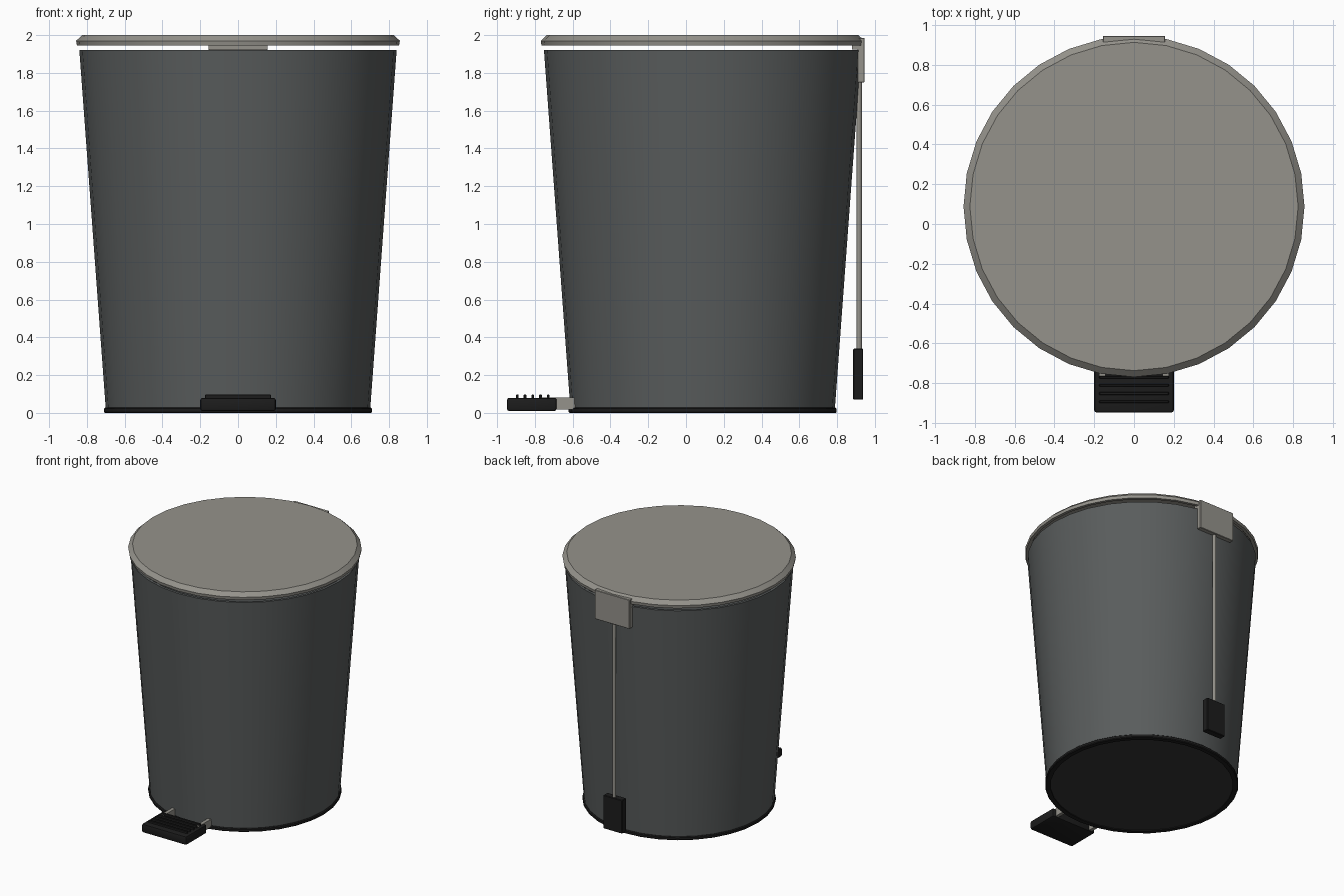
import bpy, bmesh, math

if "Cube" in bpy.data.objects:
    bpy.data.objects.remove(bpy.data.objects["Cube"])

CY = 0.088   # bin axis sits slightly behind the origin
SIDES = 32


def material(name, rgb):
    m = bpy.data.materials.new(name)
    m.diffuse_color = (*rgb, 1)
    m.use_nodes = True
    m.node_tree.nodes["Principled BSDF"].inputs["Base Color"].default_value = m.diffuse_color
    return m


STEEL = material("dark_grey", (0.10, 0.108, 0.108))
METAL = material("warm_grey", (0.30, 0.29, 0.26))
BLACK = material("black_plastic", (0.012, 0.012, 0.012))
FLOOR = material("dark_plastic", (0.035, 0.035, 0.035))


def finish(name, bm, mat, smooth=True):
    bmesh.ops.recalc_face_normals(bm, faces=bm.faces)
    me = bpy.data.meshes.new(name)
    bm.to_mesh(me)
    bm.free()
    ob = bpy.data.objects.new(name, me)
    bpy.context.collection.objects.link(ob)
    me.materials.append(mat)
    if smooth:
        bpy.ops.object.select_all(action='DESELECT')
        ob.select_set(True)
        bpy.context.view_layer.objects.active = ob
        bpy.ops.object.shade_smooth_by_angle(angle=math.radians(25))
    return ob


def lathe(name, profile, mat, x=0, y=CY, sides=SIDES, closed=False):
    """Revolve (radius, z) points; open profiles get flat end caps."""
    bm = bmesh.new()
    rings = [[bm.verts.new((x + r * math.cos(2 * math.pi * i / sides),
                            y + r * math.sin(2 * math.pi * i / sides), z))
              for i in range(sides)] for r, z in profile]
    pairs = list(zip(rings, rings[1:]))
    if closed:
        pairs.append((rings[-1], rings[0]))
    else:
        bm.faces.new(rings[0])
        bm.faces.new(rings[-1])
    for a, b in pairs:
        for i in range(sides):
            j = (i + 1) % sides
            bm.faces.new((a[i], a[j], b[j], b[i]))
    return finish(name, bm, mat)


def box(name, lo, hi, mat, bevel=0, segments=2):
    bm = bmesh.new()
    bmesh.ops.create_cube(bm, size=1)
    for v in bm.verts:
        v.co = [(a + b) / 2 + c * (b - a) for a, b, c in zip(lo, hi, v.co)]
    if bevel:
        bmesh.ops.bevel(bm, geom=bm.edges[:], offset=bevel, segments=segments,
                        profile=0.5, affect='EDGES')
    return finish(name, bm, mat, bevel > 0)


# Tapered hollow body and its base
lathe("body", [(0.69, 0.015), (0.70, 0.02), (0.84, 1.92), (0.82, 1.92), (0.685, 0.05)], STEEL)
lathe("base_ring", [(0.67, 0.0), (0.705, 0.0), (0.71, 0.006), (0.71, 0.022),
                    (0.703, 0.028), (0.67, 0.028)], BLACK, closed=True)
lathe("base_floor", [(0.675, 0.006), (0.675, 0.018)], FLOOR)

# Chamfered lid floating just above the rim
lathe("lid", [(0.82, 1.96), (0.83, 1.946), (0.853, 1.946), (0.857, 1.97),
              (0.825, 2.0)], METAL)

# Foot pedal with grip ridges and two arms
box("pedal", (-0.20, -0.948, 0.01), (0.20, -0.685, 0.08), BLACK, 0.012)
for i in range(5):
    y = -0.893 + i * 0.041
    box(f"pedal_ridge_{i + 1}", (-0.175, y - 0.007, 0.075), (0.175, y + 0.007, 0.097), BLACK, 0.003, 1)
for side, x in (("left", -0.16), ("right", 0.16)):
    box(f"pedal_arm_{side}", (x - 0.014, -0.775, 0.018), (x + 0.014, -0.58, 0.082), METAL)

# Hinge plate, lift rod and rod foot at the back
box("hinge_plate", (-0.157, 0.908, 1.75), (0.157, 0.946, 1.985), METAL, 0.003, 1)
box("hinge_tab", (-0.157, 0.88, 1.925), (0.157, 0.91, 1.98), METAL)
lathe("lift_rod", [(0.014, 0.32), (0.014, 1.77)], METAL, y=0.917, sides=12)
box("rod_foot", (-0.084, 0.885, 0.07), (0.084, 0.938, 0.34), BLACK, 0.004, 1)
